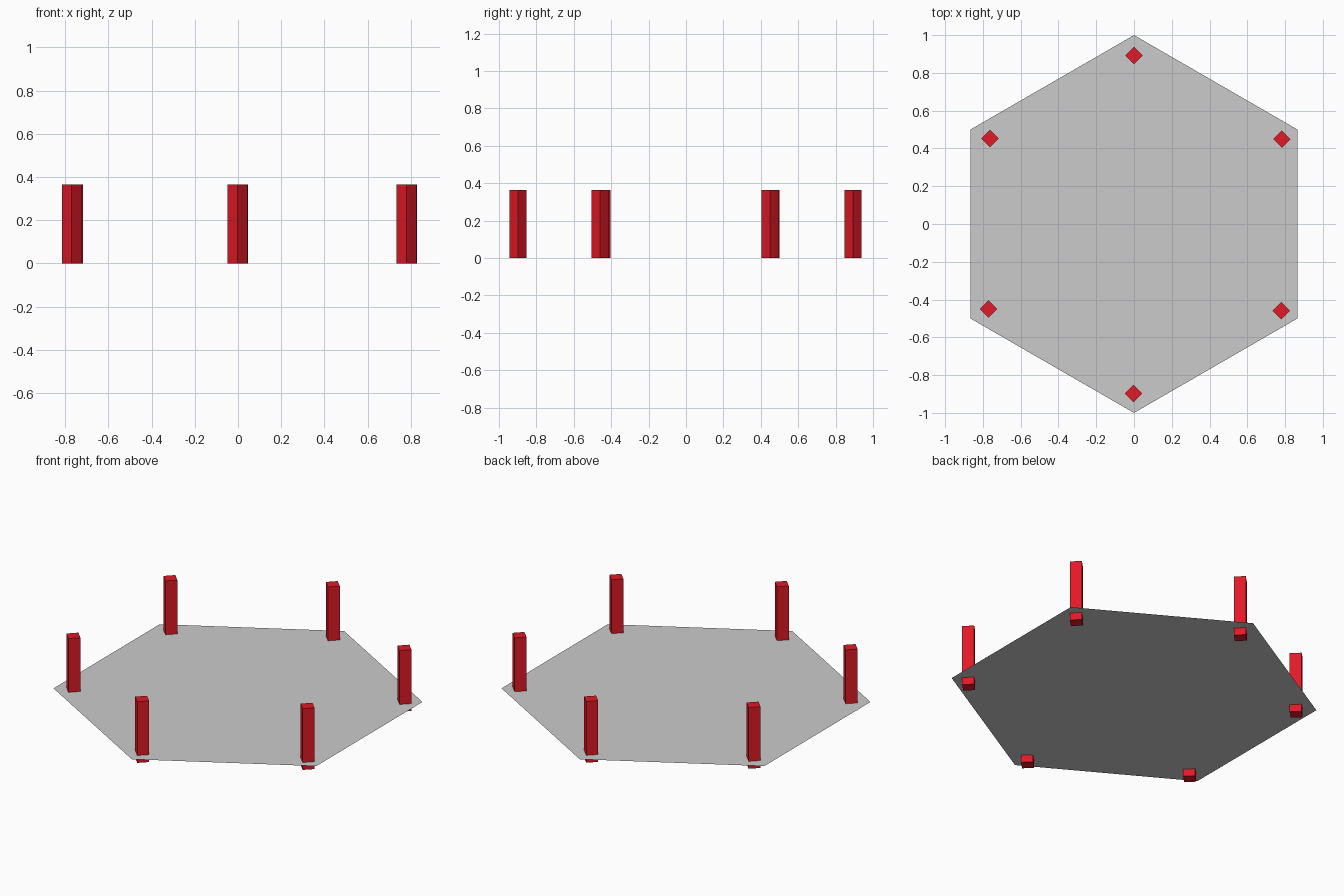
import bpy, math

if "Cube" in bpy.data.objects:
    bpy.data.objects.remove(bpy.data.objects["Cube"])

HEIGHT = 0.365      # post height
HALF_DIAG = 0.046   # half diagonal of the square post
PLATE_Z = 0.044

# Thin hexagonal sheet with points on +y and -y
bpy.ops.mesh.primitive_circle_add(vertices=6, radius=1, fill_type='NGON',
                                  location=(0, 0, PLATE_Z))
bpy.context.object.name = "hexagon_plate"

red = bpy.data.materials.new("red")
red.diffuse_color = (0.75, 0.01, 0.02, 1)
red.use_nodes = True
red.node_tree.nodes["Principled BSDF"].inputs["Base Color"].default_value = red.diffuse_color

# Square posts turned 45 degrees, one near each corner, passing through the plate
posts = {
    "back": (0, 0.893), "front": (-0.003, -0.898),
    "back_left": (-0.763, 0.453), "back_right": (0.783, 0.449),
    "front_left": (-0.77, -0.45), "front_right": (0.78, -0.459),
}
side = HALF_DIAG * math.sqrt(2)
for name, (x, y) in posts.items():
    bpy.ops.mesh.primitive_cube_add(size=1, location=(x, y, HEIGHT / 2),
                                    rotation=(0, 0, math.radians(45)))
    post = bpy.context.object
    post.name = name + "_post"
    post.scale = (side, side, HEIGHT)
    post.data.materials.append(red)
